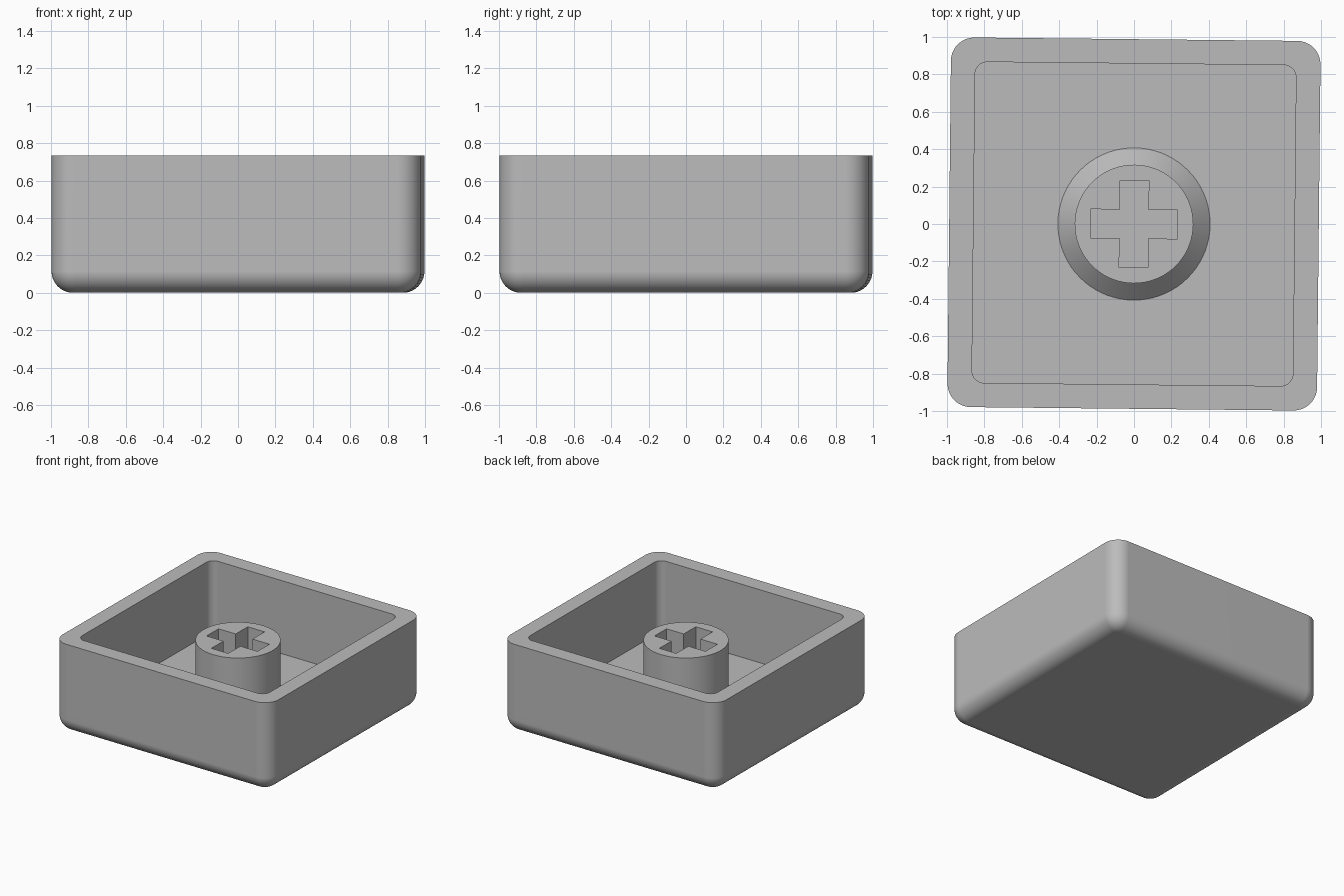
import bpy, bmesh, math

if "Cube" in bpy.data.objects:
    bpy.data.objects.remove(bpy.data.objects["Cube"])

TURN = math.radians(-0.6)      # the whole cap sits very slightly rotated
HEIGHT, FLOOR = 0.735, 0.135
HALF, CORNER, BEVEL = 0.988, 0.125, 0.115

grey = bpy.data.materials.new("grey plastic")
grey.diffuse_color = (0.5, 0.5, 0.5, 1)
grey.use_nodes = True
grey.node_tree.nodes["Principled BSDF"].inputs["Base Color"].default_value = grey.diffuse_color


def rounded_square(half, radius, z, steps=10):
    """Points of a square outline with round corners."""
    points = []
    for q, (sx, sy) in enumerate([(1, 1), (-1, 1), (-1, -1), (1, -1)]):
        for i in range(steps + 1):
            a = math.pi / 2 * (q + i / steps)
            points.append((sx * (half - radius) + radius * math.cos(a),
                           sy * (half - radius) + radius * math.sin(a), z))
    return points


def circle(radius, z, sides=72):
    return [(radius * math.cos(math.tau * i / sides),
             radius * math.sin(math.tau * i / sides), z) for i in range(sides)]


def skin(name, rings):
    """Closed surface through a stack of equal rings, capped at both ends."""
    bm = bmesh.new()
    loops = [[bm.verts.new(p) for p in ring] for ring in rings]
    for a, b in zip(loops, loops[1:]):
        for i in range(len(a)):
            j = (i + 1) % len(a)
            bm.faces.new((a[i], a[j], b[j], b[i]))
    bm.faces.new(loops[0][::-1])
    bm.faces.new(loops[-1])
    bmesh.ops.recalc_face_normals(bm, faces=bm.faces)
    mesh = bpy.data.meshes.new(name)
    bm.to_mesh(mesh)
    bm.free()
    mesh.materials.append(grey)
    obj = bpy.data.objects.new(name, mesh)
    obj.rotation_euler.z = TURN
    bpy.context.collection.objects.link(obj)
    return obj


def smooth(obj):
    bpy.ops.object.select_all(action='DESELECT')
    obj.select_set(True)
    bpy.context.view_layer.objects.active = obj
    bpy.ops.object.shade_smooth_by_angle(angle=math.radians(30))


# Shell: rounded underside, straight outer wall, flat rim, inner wall, floor
rings = []
for i in range(11):
    a = math.pi / 2 * i / 10
    inset = BEVEL * (1 - math.sin(a))
    rings.append(rounded_square(HALF - inset, CORNER - inset,
                                BEVEL * (1 - math.cos(a))))
rings += [rounded_square(HALF, CORNER, HEIGHT),
          rounded_square(0.858, 0.065, HEIGHT),
          rounded_square(0.858, 0.065, FLOOR)]
shell = skin("shell", rings)
smooth(shell)
shell.modifiers.new("even shading", 'WEIGHTED_NORMAL').keep_sharp = True

# Stem: round post with a sloped foot
stem = skin("stem", [circle(0.407, FLOOR - 0.01), circle(0.407, FLOOR),
                     circle(0.317, FLOOR + 0.09), circle(0.317, 0.63)])
smooth(stem)

# Cross-shaped socket cut into the stem
L, W = 0.233, 0.077
arm = [(L, -W), (L, W), (W, W)]
cross = []
for k in range(4):
    c, s = [(1, 0), (0, 1), (-1, 0), (0, -1)][k]
    cross += [(x * c - y * s, x * s + y * c) for x, y in arm]
cutter = skin("socket_cutter", [[(x, y, z) for x, y in cross]
                                for z in (FLOOR + 0.005, 0.8)])
cutter.hide_render = True
cutter.hide_set(True)
cut = stem.modifiers.new("socket", 'BOOLEAN')
cut.operation, cut.solver, cut.object = 'DIFFERENCE', 'EXACT', cutter
